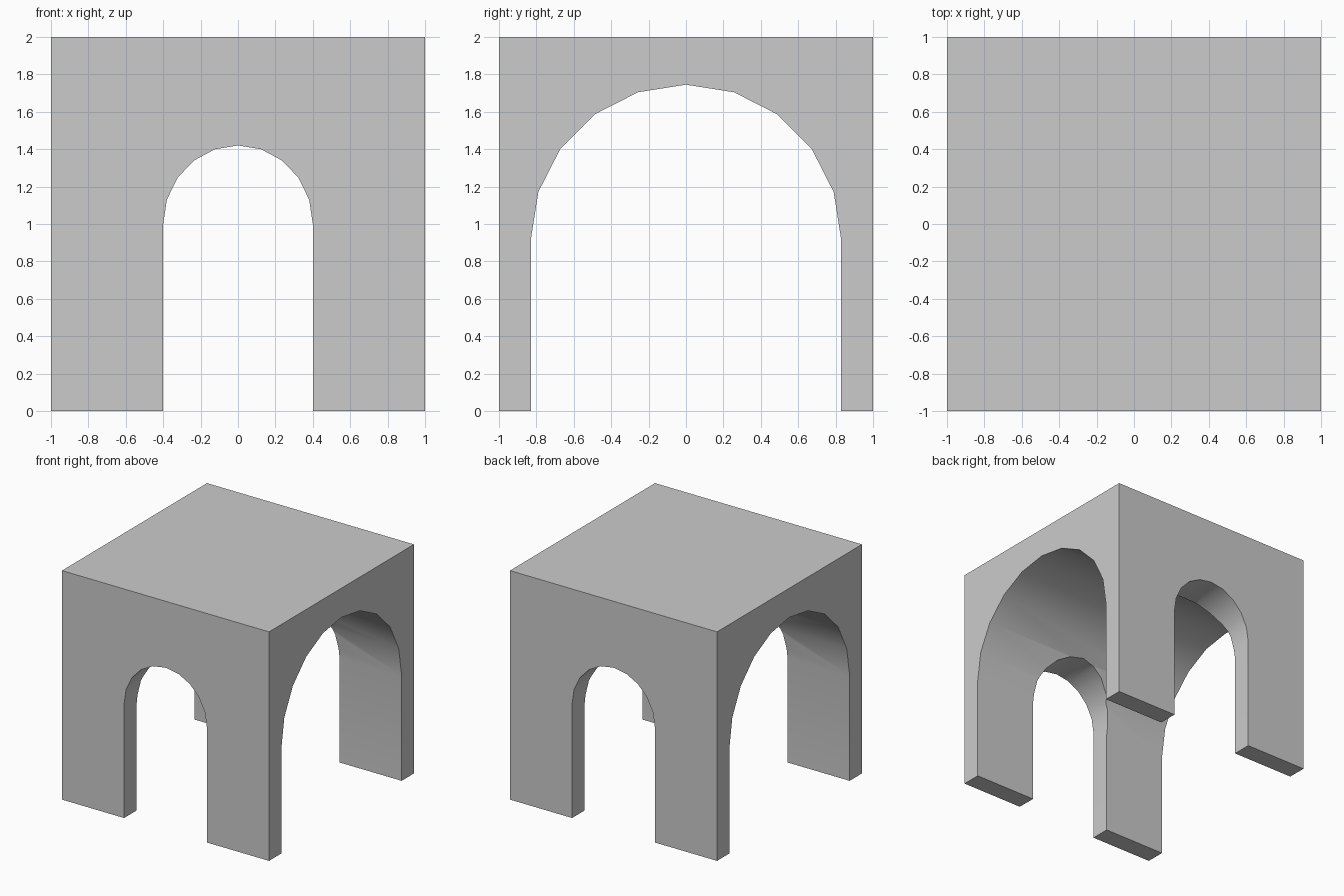
import bpy, bmesh
from math import cos, sin, pi, radians

if "Cube" in bpy.data.objects:
    bpy.data.objects.remove(bpy.data.objects["Cube"])


def arch_cutter(name, half_width, spring, rise, along_x, segments=10):
    """Arched prism running right through the block along x or y."""
    profile = [(half_width, -0.5)]
    profile += [(half_width * cos(pi * i / segments), spring + rise * sin(pi * i / segments))
                for i in range(segments + 1)]
    profile.append((-half_width, -0.5))
    bm = bmesh.new()
    verts = [bm.verts.new((-1.5, u, z) if along_x else (u, -1.5, z)) for u, z in profile]
    face = bm.faces.new(verts)
    extruded = bmesh.ops.extrude_face_region(bm, geom=[face])["geom"]
    moved = [g for g in extruded if isinstance(g, bmesh.types.BMVert)]
    bmesh.ops.translate(bm, verts=moved, vec=(3, 0, 0) if along_x else (0, 3, 0))
    bmesh.ops.recalc_face_normals(bm, faces=bm.faces)
    mesh = bpy.data.meshes.new(name)
    bm.to_mesh(mesh)
    bm.free()
    obj = bpy.data.objects.new(name, mesh)
    bpy.context.collection.objects.link(obj)
    obj.hide_render = True
    return obj


# Solid block
bpy.ops.mesh.primitive_cube_add(size=2, location=(0, 0, 1))
block = bpy.context.object
block.name = "arched_block"

# Wide vault through the sides, narrow arch through front and back
cutters = [
    arch_cutter("side_vault_cutter", 0.83, 0.915, 0.83, True),
    arch_cutter("front_arch_cutter", 0.40, 1.0, 0.42, False),
]
bpy.ops.object.select_all(action='DESELECT')
block.select_set(True)
bpy.context.view_layer.objects.active = block
for cutter in cutters:
    mod = block.modifiers.new(cutter.name, 'BOOLEAN')
    mod.operation = 'DIFFERENCE'
    mod.solver = 'EXACT'
    mod.object = cutter
    bpy.ops.object.modifier_apply(modifier=mod.name)
    bpy.data.objects.remove(cutter)

# Smooth arch undersides, crisp corners
bpy.ops.object.shade_smooth_by_angle(angle=radians(30))
